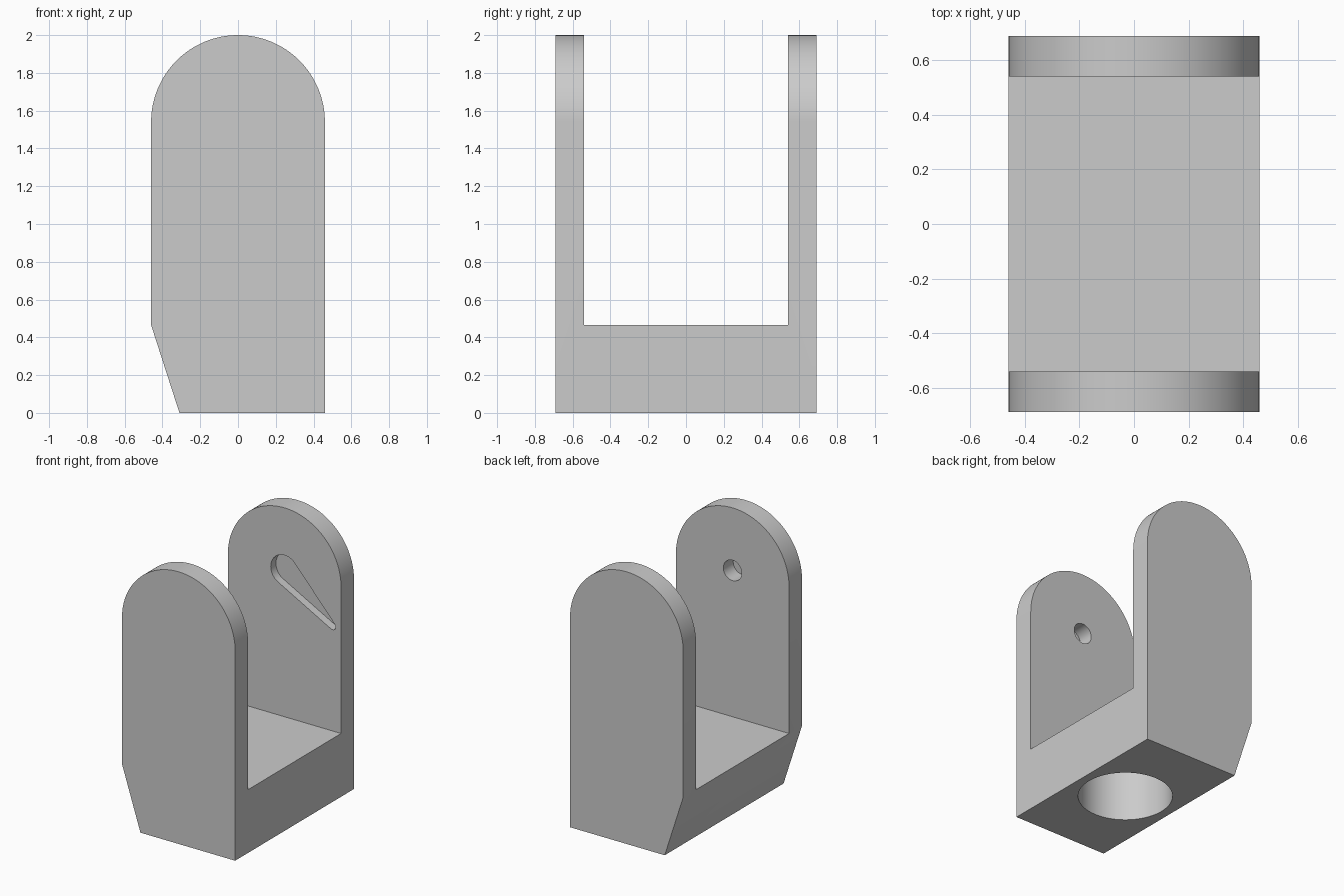
import bpy
import bmesh
from math import pi, cos, sin, atan2, acos, hypot, radians
from mathutils import Vector

cube = bpy.data.objects.get("Cube")
if cube:
    bpy.data.objects.remove(cube, do_unlink=True)

HALF_W, HALF_D = 0.46, 0.69      # outer half width and half depth
INNER, FLOOR = 0.54, 0.465       # channel half depth and floor height
PIVOT = 2.0 - HALF_W             # centre height of the rounded tops

grey = bpy.data.materials.new("plain grey")
grey.use_nodes = True
grey.diffuse_color = (0.6, 0.6, 0.6, 1)
grey.node_tree.nodes["Principled BSDF"].inputs["Base Color"].default_value = (0.6, 0.6, 0.6, 1)


def arc(cx, cy, r, start, end, n):
    """Points along a circular arc."""
    return [(cx + r * cos(start + (end - start) * i / n),
             cy + r * sin(start + (end - start) * i / n)) for i in range(n + 1)]


def extrude(name, outline, place, offset):
    """Solid made by sweeping a closed 2D outline along an offset."""
    bm = bmesh.new()
    face = bm.faces.new([bm.verts.new(place(a, b)) for a, b in outline])
    swept = bmesh.ops.extrude_face_region(bm, geom=[face])["geom"]
    verts = [v for v in swept if isinstance(v, bmesh.types.BMVert)]
    bmesh.ops.translate(bm, verts=verts, vec=Vector(offset))
    bmesh.ops.recalc_face_normals(bm, faces=bm.faces)
    mesh = bpy.data.meshes.new(name)
    bm.to_mesh(mesh)
    bm.free()
    mesh.materials.append(grey)
    obj = bpy.data.objects.new(name, mesh)
    bpy.context.collection.objects.link(obj)
    return obj


def cut(body, cutter):
    """Subtract a cutter from the body and discard it."""
    cutter.hide_render = True
    mod = body.modifiers.new(cutter.name, "BOOLEAN")
    mod.operation, mod.solver, mod.object = "DIFFERENCE", "EXACT", cutter
    bpy.context.view_layer.objects.active = body
    bpy.ops.object.modifier_apply(modifier=mod.name)
    bpy.data.objects.remove(cutter, do_unlink=True)


def upright(y):
    return lambda a, b: (a, y, b)


# Body: arched silhouette with one slanted lower corner
outline = [(-HALF_W, FLOOR), (-0.31, 0), (HALF_W, 0)] + arc(0, PIVOT, HALF_W, 0, pi, 64)
bracket = extrude("u_bracket", outline, upright(-HALF_D), (0, 2 * HALF_D, 0))

# Channel between the two uprights
channel = [(-INNER, FLOOR), (INNER, FLOOR), (INNER, 2.2), (-INNER, 2.2)]
cut(bracket, extrude("channel_cutter", channel, lambda a, b: (-1, a, b), (2, 0, 0)))

# Round blind socket in the underside
socket = arc(0.077, 0, 0.32, 0, 2 * pi, 64)[:-1]
cut(bracket, extrude("socket_cutter", socket, lambda a, b: (a, b, -0.1), (0, 0, 0.49)))

# Blind pin hole inside the front upright
pin = arc(0, PIVOT, 0.075, 0, 2 * pi, 32)[:-1]
cut(bracket, extrude("pin_hole_cutter", pin, upright(-INNER - 0.115), (0, 0.2, 0)))

# Tapered slot inside the back upright: two circles joined by tangents
dx, dz, big, small = 0.39, -0.305, 0.112, 0.026
aim, spread = atan2(dz, dx), acos((big - small) / hypot(dx, dz))
slot = arc(0, PIVOT, big, aim + spread, aim + 2 * pi - spread, 32)
slot += arc(dx, PIVOT + dz, small, aim - spread, aim + spread, 12)
cut(bracket, extrude("slot_cutter", slot, upright(INNER + 0.06), (0, -0.2, 0)))

# Smooth curved walls, keep crisp edges
bpy.ops.object.select_all(action="DESELECT")
bracket.select_set(True)
bpy.context.view_layer.objects.active = bracket
bpy.ops.object.shade_smooth_by_angle(angle=radians(30))
